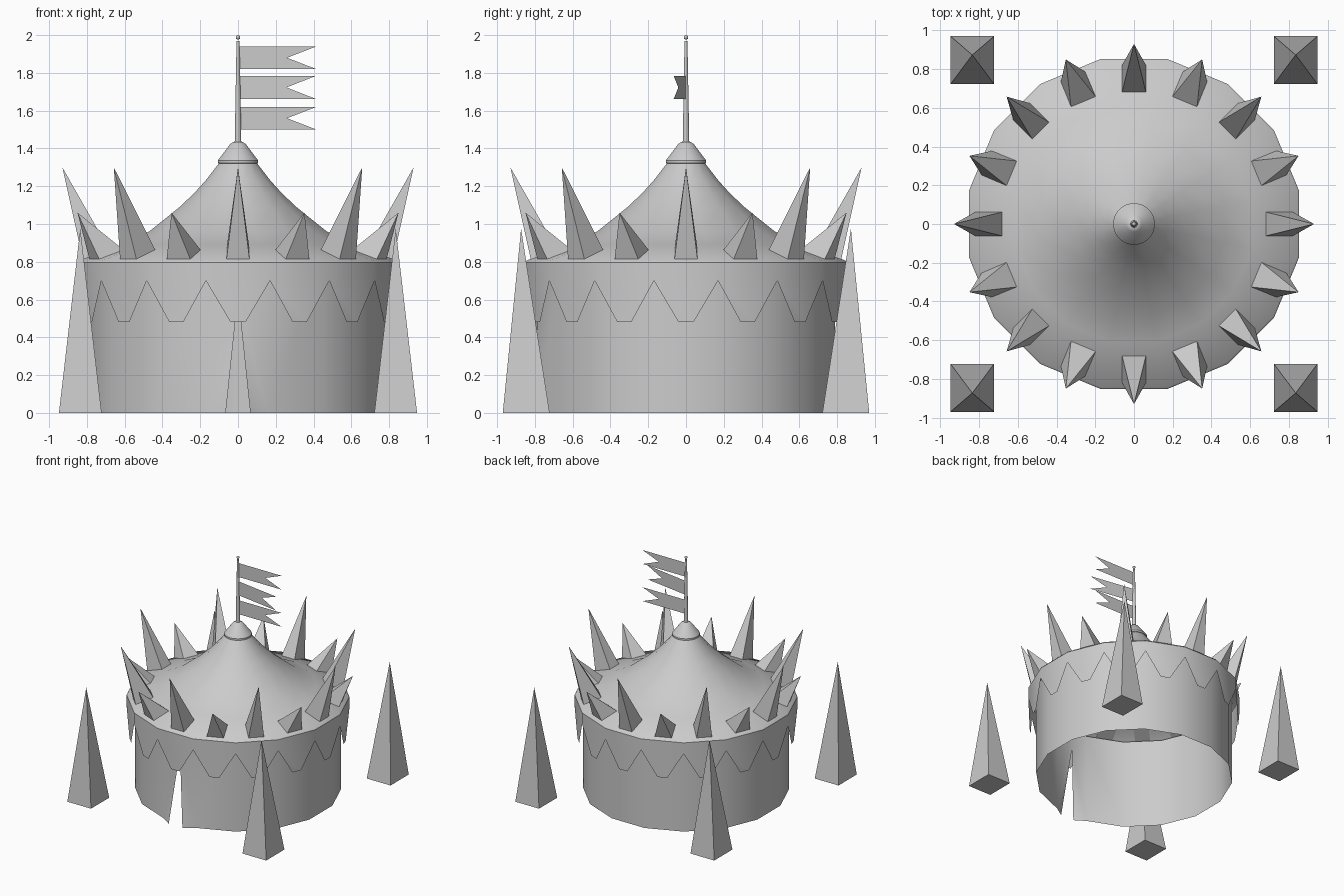
import bpy
import bmesh
from math import sin, cos, pi, radians

cube = bpy.data.objects.get("Cube")
if cube:
    bpy.data.objects.remove(cube, do_unlink=True)

SIDES = 16
STEP = 2 * pi / SIDES

canvas = bpy.data.materials.new("plain_grey")
canvas.use_nodes = True
GREY = (0.6, 0.6, 0.6, 1)
canvas.diffuse_color = GREY
canvas.node_tree.nodes["Principled BSDF"].inputs["Base Color"].default_value = GREY


def polar(r, a, z):
    """Point at radius r, with angle measured from the front towards +x."""
    return (r * sin(a), -r * cos(a), z)


def make(name, verts, faces, smooth=False, tidy=True):
    mesh = bpy.data.meshes.new(name)
    mesh.from_pydata(verts, [], faces)
    bm = bmesh.new()
    bm.from_mesh(mesh)
    bmesh.ops.remove_doubles(bm, verts=bm.verts, dist=0.0005)
    if tidy:
        bmesh.ops.recalc_face_normals(bm, faces=bm.faces)
    bm.to_mesh(mesh)
    bm.free()
    mesh.materials.append(canvas)
    obj = bpy.data.objects.new(name, mesh)
    bpy.context.collection.objects.link(obj)
    if smooth:
        bpy.ops.object.select_all(action="DESELECT")
        obj.select_set(True)
        bpy.context.view_layer.objects.active = obj
        bpy.ops.object.shade_smooth_by_angle(angle=radians(35))
    return obj


def lathe(name, profile, sides):
    """Spin a (radius, height) profile, listed from bottom to top."""
    verts, faces = [], []
    for r, z in profile:
        verts += [polar(r, (k + 0.5) * 2 * pi / sides, z) for k in range(sides)]
    for row in range(len(profile) - 1):
        for k in range(sides):
            a, b = row * sides + k, row * sides + (k + 1) % sides
            faces.append((a, b, b + sides, a + sides))
    return make(name, verts, faces, smooth=True, tidy=False)


def spike(name, base, tip):
    """Four-sided spike on a base ring of four points."""
    sides = [(k, (k + 1) % 4, 4) for k in range(4)]
    return make(name, base + [tip], sides + [(3, 2, 1, 0)])


# Round tent wall, with a slit at the front whose flaps turn outwards
WALL_R, WALL_TOP = 0.805, 0.80
verts, faces = [], []
for k in range(SIDES):
    a = (k + 0.5) * STEP
    verts += [polar(WALL_R, a, 0), polar(WALL_R, a, WALL_TOP)]
for k in range(SIDES - 1):
    faces.append((2 * k, 2 * k + 2, 2 * k + 3, 2 * k + 1))
front = -WALL_R * cos(STEP / 2)
n = len(verts)
verts += [(0, front, 0.62), (0, front, WALL_TOP), (0.065, -0.85, 0), (-0.065, -0.85, 0)]
last = 2 * (SIDES - 1)
faces += [(n + 2, 0, n), (0, 1, n + 1, n), (last, n + 3, n), (last + 1, last, n, n + 1)]
make("tent_wall", verts, faces, smooth=True, tidy=False)

# Hanging toothed valance around the eave
EAVE_R, EAVE_Z = 0.87, 0.795
verts, faces = [], []
for k in range(SIDES):
    mid = k * STEP
    flat = EAVE_R * cos(STEP / 2)
    i = len(verts)
    for a, z in ((-STEP / 2, EAVE_Z), (-STEP / 2, 0.70)):
        verts.append(polar(EAVE_R, mid + a, z))
    for a in (-0.046, 0.046):
        verts.append(polar(flat / cos(a), mid + a, 0.48))
    for a, z in ((STEP / 2, 0.70), (STEP / 2, EAVE_Z)):
        verts.append(polar(EAVE_R, mid + a, z))
    faces.append(tuple(range(i, i + 6)))
make("valance", verts, faces, smooth=True, tidy=False)

# Sweeping roof, cap and flagpole
lathe("roof", [(EAVE_R, EAVE_Z), (0.86, 0.807), (0.62, 0.89), (0.48, 0.96), (0.315, 1.09),
               (0.235, 1.165), (0.175, 1.23), (0.10, 1.325)], SIDES)
lathe("roof_cap", [(0.09, 1.32), (0.108, 1.322), (0.108, 1.336), (0.04, 1.425),
                   (0.025, 1.434), (0.001, 1.436)], 24)
lathe("flagpole", [(0.018, 1.43), (0.008, 1.97)], 12)
bpy.ops.mesh.primitive_uv_sphere_add(segments=12, ring_count=8, radius=0.012,
                                     location=(0, 0, 1.988))
ball = bpy.context.object
ball.name = "pole_ball"
ball.data.materials.append(canvas)
bpy.ops.object.shade_smooth()

# Three swallow-tailed pennants, the middle one swung forward
for label, z, swing in (("top", 1.88, 0), ("middle", 1.723, -9), ("bottom", 1.56, 0)):
    outline = [(0.008, -0.06), (0.415, -0.06), (0.26, 0), (0.415, 0.06), (0.008, 0.06)]
    a = radians(swing)
    make(label + "_pennant", [(x * cos(a), x * sin(a), z + h) for x, h in outline],
         [(0, 1, 2, 4), (2, 3, 4)], tidy=False)

# Ring of crown spikes, tall and short in turn, leaning outwards
for k in range(SIDES):
    a = k * STEP
    tall = k % 2 == 0
    half = 0.062 if tall else 0.07
    base = []
    for r, z, side in ((0.68, 0.86, -1), (0.68, 0.86, 1), (0.82, 0.805, 1), (0.82, 0.805, -1)):
        x, y, _ = polar(r, a, z)
        base.append((x + side * half * cos(a), y + side * half * sin(a), z))
    tip = polar(0.93, a, 1.30) if tall else polar(0.92, a, 1.06)
    spike("tall_spike" if tall else "short_spike", base, tip)

# Four free-standing corner obelisks
for sx, left in ((1, "left"), (-1, "right")):
    for sy, back in ((1, "back"), (-1, "front")):
        base = [(sx * x, sy * y, 0) for x, y in
                ((0.722, 0.722), (0.948, 0.722), (0.948, 0.97), (0.722, 0.97))]
        spike(f"{back}_{left}_obelisk", base, (sx * 0.835, sy * 0.873, 0.975))
